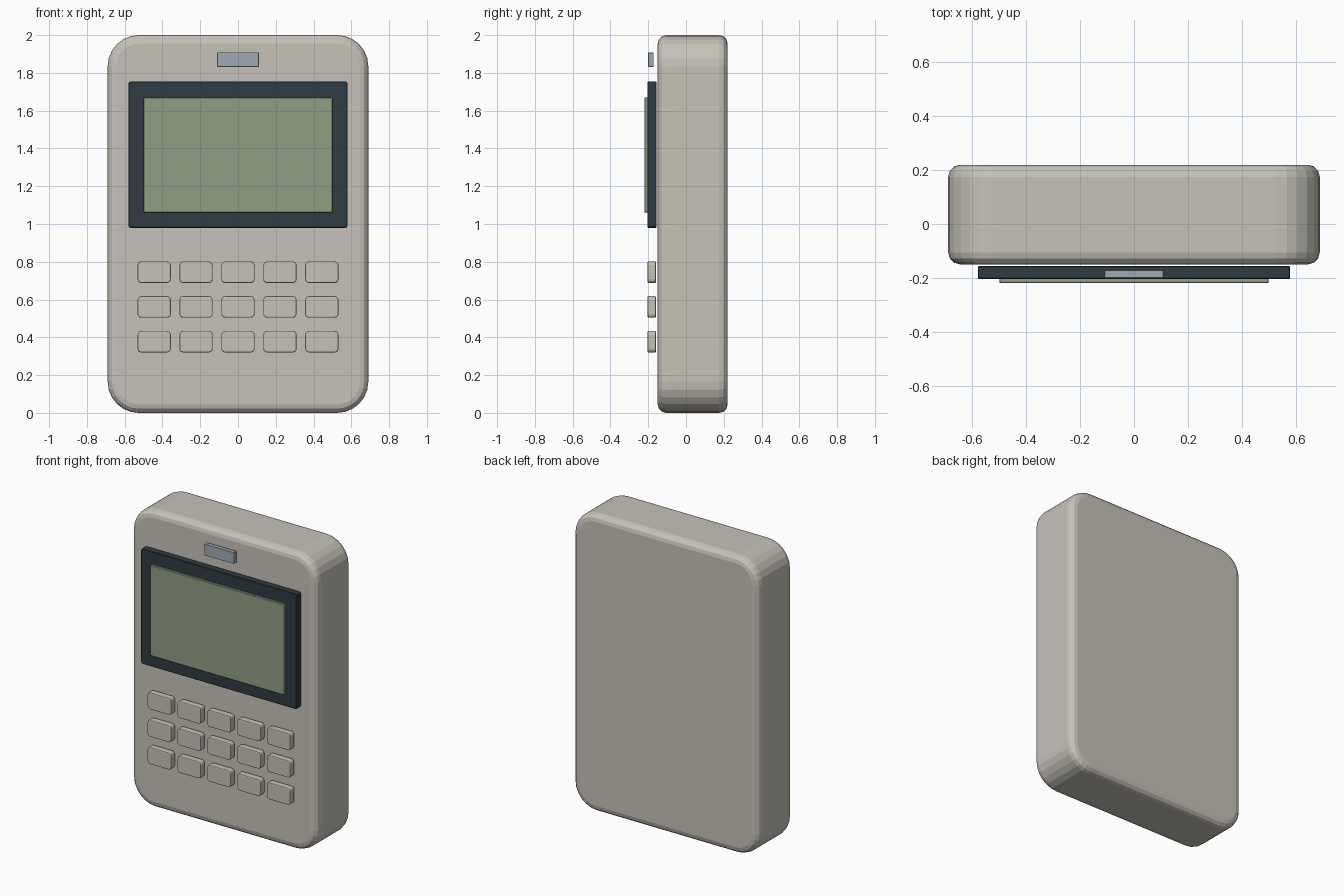
import bpy
import bmesh
from math import sin, cos, pi

cube = bpy.data.objects.get("Cube")
if cube:
    bpy.data.objects.remove(cube, do_unlink=True)


def make_material(name, rgb):
    mat = bpy.data.materials.new(name)
    mat.use_nodes = True
    colour = (*rgb, 1.0)
    mat.diffuse_color = colour
    mat.node_tree.nodes["Principled BSDF"].inputs["Base Color"].default_value = colour
    return mat


def outline(width, height, radius, steps):
    """Rounded rectangle as (x, z) points, centred on the origin."""
    points = []
    corners = [(1, 1), (-1, 1), (-1, -1), (1, -1)]
    for quarter, (sx, sz) in enumerate(corners):
        for i in range(steps + 1):
            a = (quarter + i / steps) * pi / 2
            points.append((sx * (width / 2 - radius) + radius * cos(a),
                           sz * (height / 2 - radius) + radius * sin(a)))
    return points


def rounded_slab(name, mat, x, z, width, height, front, back,
                 radius, steps, rim, rim_steps):
    """Slab facing -y with rounded corners and softened front and back rims."""
    # Each ring: depth and how far the outline is drawn in
    arc = [i / rim_steps * pi / 2 for i in range(rim_steps + 1)]
    rings = [(front + rim * (1 - cos(a)), rim * (1 - sin(a))) for a in arc]
    rings += [(back - rim * (1 - cos(a)), rim * (1 - sin(a))) for a in reversed(arc)]

    bm = bmesh.new()
    loops = []
    for y, inset in rings:
        shape = outline(width - 2 * inset, height - 2 * inset, radius - inset, steps)
        loops.append([bm.verts.new((x + px, y, z + pz)) for px, pz in shape])
    bm.faces.new(loops[0])
    bm.faces.new(loops[-1])
    count = len(loops[0])
    for a, b in zip(loops, loops[1:]):
        for i in range(count):
            j = (i + 1) % count
            bm.faces.new((a[i], a[j], b[j], b[i]))
    bmesh.ops.recalc_face_normals(bm, faces=bm.faces[:])

    mesh = bpy.data.meshes.new(name)
    bm.to_mesh(mesh)
    bm.free()
    mesh.materials.append(mat)
    obj = bpy.data.objects.new(name, mesh)
    bpy.context.collection.objects.link(obj)
    return obj


casing = make_material("warm grey plastic", (0.57, 0.545, 0.485))
dark = make_material("dark slate", (0.028, 0.045, 0.056))
green = make_material("display green", (0.28, 0.345, 0.227))
steel = make_material("blue grey", (0.35, 0.41, 0.445))

# Main casing
rounded_slab("body", casing, 0, 1, 1.38, 2, -0.15, 0.22, 0.165, 6, 0.045, 3)

# Screen surround and display panel
rounded_slab("screen_frame", dark, 0, 1.367, 1.16, 0.775, -0.204, -0.156, 0.012, 2, 0.004, 1)
rounded_slab("display", green, 0, 1.365, 1.0, 0.61, -0.22, -0.2, 0.008, 2, 0.003, 1)

# Small indicator above the screen
rounded_slab("indicator", steel, 0, 1.87, 0.22, 0.076, -0.2, -0.172, 0.003, 1, 0.001, 1)

# Keypad
for row in range(3):
    for col in range(5):
        rounded_slab(f"key_{row + 1}_{col + 1}", casing,
                     (col - 2) * 0.222, 0.745 - row * 0.184, 0.176, 0.114,
                     -0.204, -0.159, 0.02, 3, 0.006, 2)
